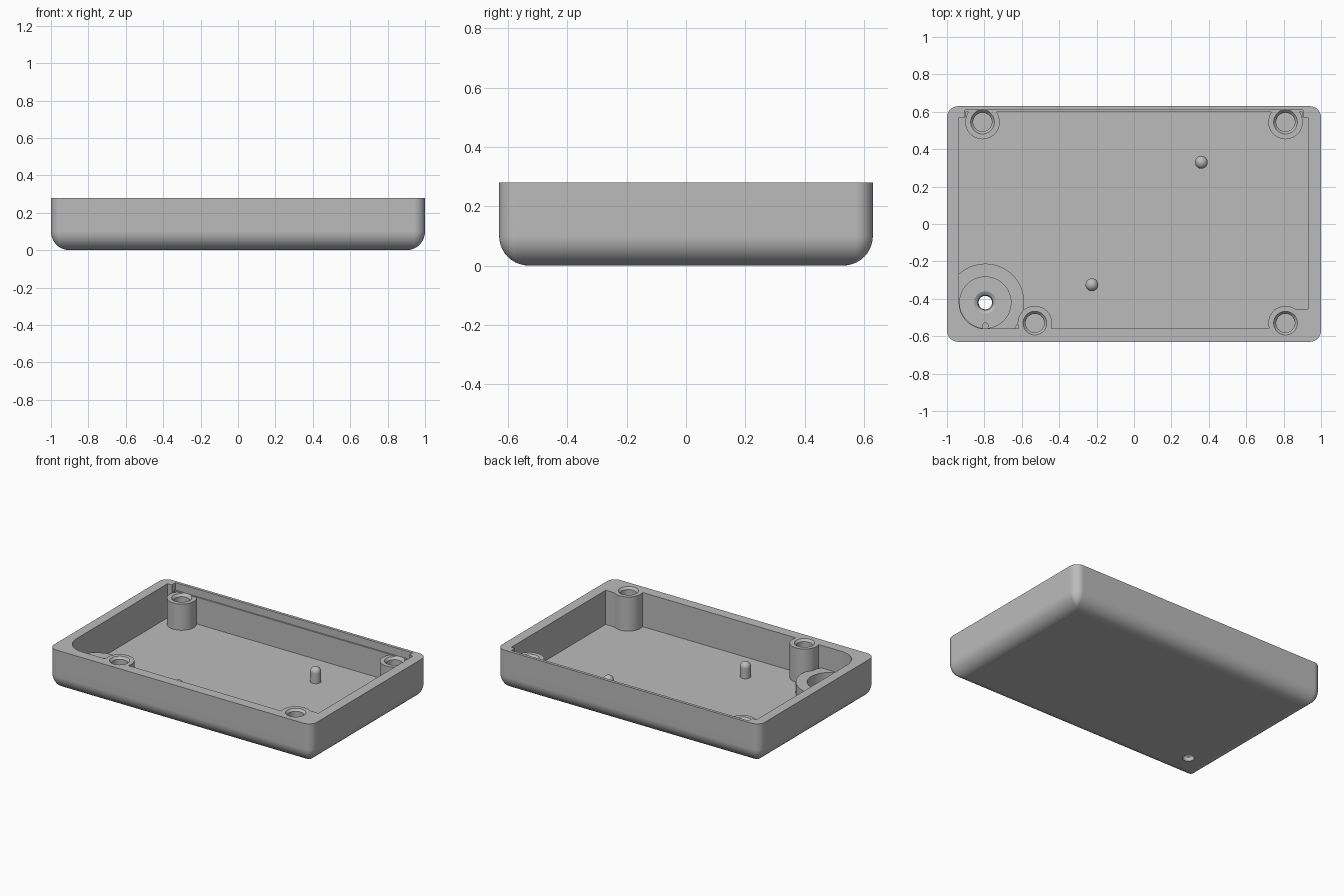
import bpy
import bmesh
from math import cos, sin, pi, tau

cube = bpy.data.objects.get("Cube")
if cube:
    bpy.data.objects.remove(cube, do_unlink=True)

grey = bpy.data.materials.new("mid grey")
grey.use_nodes = True
grey.diffuse_color = (0.5, 0.5, 0.5, 1)
grey.node_tree.nodes["Principled BSDF"].inputs["Base Color"].default_value = (0.5, 0.5, 0.5, 1)

RIM, FLOOR = 0.28, 0.045
BACK_TOP = 0.225
RING = (-0.795, -0.42)


def loft(name, loops):
    """Closed solid through equal-length loops of points, capped at both ends."""
    bm = bmesh.new()
    rings = [[bm.verts.new(p) for p in loop] for loop in loops]
    n = len(rings[0])
    for a, b in zip(rings, rings[1:]):
        for i in range(n):
            j = (i + 1) % n
            bm.faces.new((a[i], a[j], b[j], b[i]))
    bm.faces.new(rings[0][::-1])
    bm.faces.new(rings[-1])
    bmesh.ops.recalc_face_normals(bm, faces=bm.faces)
    mesh = bpy.data.meshes.new(name)
    bm.to_mesh(mesh)
    bm.free()
    mesh.materials.append(grey)
    obj = bpy.data.objects.new(name, mesh)
    bpy.context.collection.objects.link(obj)
    return obj


def prism(name, outline, z0, z1):
    return loft(name, [[(x, y, z) for x, y in outline] for z in (z0, z1)])


def box(name, x0, x1, y0, y1, z0, z1):
    return prism(name, [(x0, y0), (x1, y0), (x1, y1), (x0, y1)], z0, z1)


def lathe(name, centre, profile, n=48):
    cx, cy = centre
    return loft(name, [[(cx + r * cos(tau * i / n), cy + r * sin(tau * i / n), z)
                        for i in range(n)] for r, z in profile])


def cut(target, tool):
    """Subtract the tool from the target and discard the tool."""
    mod = target.modifiers.new("cut", 'BOOLEAN')
    mod.operation, mod.solver, mod.object = 'DIFFERENCE', 'EXACT', tool
    bpy.context.view_layer.objects.active = target
    bpy.ops.object.modifier_apply(modifier=mod.name)
    bpy.data.objects.remove(tool, do_unlink=True)


def finish(obj):
    bpy.ops.object.select_all(action='DESELECT')
    obj.select_set(True)
    bpy.context.view_layer.objects.active = obj
    bpy.ops.object.shade_smooth_by_angle(angle=pi / 6)
    mod = obj.modifiers.new("even shading", 'WEIGHTED_NORMAL')
    mod.keep_sharp = True


def rounded_loop(inset, z, steps=8):
    r = max(0.06 - inset, 0.012)
    hx, hy = 1 - inset - r, 0.63 - inset - r
    pts = []
    for k, (sx, sy) in enumerate([(1, 1), (-1, 1), (-1, -1), (1, -1)]):
        for i in range(steps + 1):
            a = (k + i / steps) * pi / 2
            pts.append((sx * hx + r * cos(a), sy * hy + r * sin(a), z))
    return pts


# Outer shell with a rounded bottom edge
R = 0.1
arc = [i / 10 * pi / 2 for i in range(11)]
tray = loft("tray", [rounded_loop(R * (1 - sin(a)), R * (1 - cos(a))) for a in arc]
            + [rounded_loop(0, RIM)])

# Interior space, with one corner rounded around the ring
outline = [(-0.935, 0.57), (-0.9, 0.57), (-0.9, 0.6), (0.9, 0.6), (0.9, 0.57),
           (0.93, 0.57), (0.93, -0.56)]
outline += [(RING[0] - 0.14 * sin(i / 12 * pi / 2), RING[1] - 0.14 * cos(i / 12 * pi / 2))
            for i in range(13)]
cavity = prism("cavity", outline, FLOOR, RIM + 0.1)

# Screw posts, ring and corner fill stay solid
posts = [(-0.81, 0.545, BACK_TOP), (0.81, 0.545, BACK_TOP),
         (-0.53, -0.53, RIM), (0.81, -0.53, RIM)]
for x, y, top in posts:
    solid_top = top if top < RIM else RIM + 0.2
    cut(cavity, lathe("post", (x, y), [(0.092, 0), (0.092, solid_top)]))
cut(cavity, box("corner_fill", 0.82, 0.96, -0.6, -0.455, 0, RIM + 0.2))
cut(cavity, lathe("ring", RING, [(0.208, 0), (0.208, 0.125)], 64))
cut(tray, cavity)

# Ring well, back ledge, screw holes and the through hole
cut(tray, lathe("ring_well", RING, [(0.137, FLOOR), (0.137, 0.2)], 64))
cut(tray, box("back_ledge", -0.903, 0.903, 0.5, 0.61, BACK_TOP + 0.004, RIM + 0.1))
for x, y, top in posts:
    cut(tray, lathe("screw_hole", (x, y), [(0.05, 0.09), (0.05, top - 0.015),
                                           (0.066, top + 0.003), (0.066, top + 0.08)]))
cut(tray, lathe("through_hole", RING, [(0.036, -0.1), (0.036, 0.02), (0.042, 0.034),
                                       (0.064, 0.048), (0.064, 0.1)]))
finish(tray)

# Domed locating pins on the floor
for name, centre in (("front_pin", (-0.225, -0.325)), ("back_pin", (0.36, 0.33))):
    dome = [(0.034 * cos(a * 0.97), 0.115 + 0.034 * sin(a * 0.97)) for a in arc]
    finish(lathe(name, centre, [(0.034, FLOOR - 0.01)] + dome, 32))

# Small key rib inside the ring
finish(lathe("key_rib", (RING[0], -0.545), [(0.018, FLOOR - 0.01), (0.018, 0.125)], 20))
